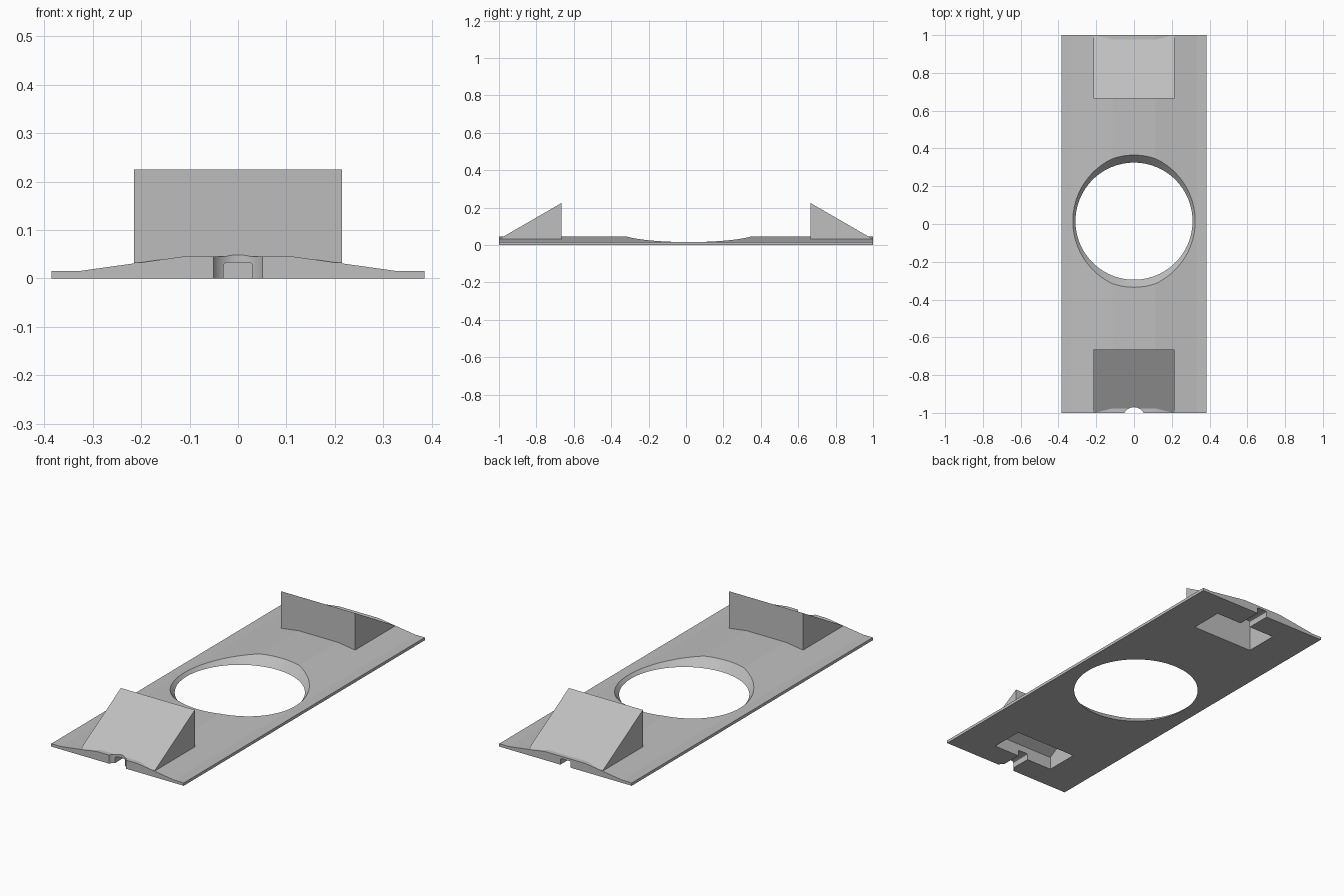
import bpy
import bmesh
import math

default = bpy.data.objects.get("Cube")
if default:
    bpy.data.objects.remove(default, do_unlink=True)

grey = bpy.data.materials.new("plain_grey")
grey.use_nodes = True
colour = (0.52, 0.52, 0.52, 1)
grey.diffuse_color = colour
grey.node_tree.nodes["Principled BSDF"].inputs["Base Color"].default_value = colour


def add_object(name, bm):
    bmesh.ops.recalc_face_normals(bm, faces=bm.faces)
    mesh = bpy.data.meshes.new(name)
    bm.to_mesh(mesh)
    bm.free()
    mesh.materials.append(grey)
    obj = bpy.data.objects.new(name, mesh)
    bpy.context.collection.objects.link(obj)
    return obj


def prism(name, points, offset):
    """Closed outline swept along an offset vector."""
    bm = bmesh.new()
    face = bm.faces.new([bm.verts.new(p) for p in points])
    swept = bmesh.ops.extrude_face_region(bm, geom=[face])["geom"]
    verts = [v for v in swept if isinstance(v, bmesh.types.BMVert)]
    bmesh.ops.translate(bm, verts=verts, vec=offset)
    return add_object(name, bm)


def cone(name, y, z0, z1, r0, r1, sides=96):
    bm = bmesh.new()
    bmesh.ops.create_cone(bm, cap_ends=True, segments=sides,
                          radius1=r0, radius2=r1, depth=z1 - z0)
    bmesh.ops.translate(bm, verts=bm.verts, vec=(0, y, (z0 + z1) / 2))
    return add_object(name, bm)


def combine(target, tool, operation):
    mod = target.modifiers.new(tool.name, "BOOLEAN")
    mod.operation = operation
    mod.solver = "EXACT"
    mod.object = tool
    bpy.context.view_layer.objects.active = target
    bpy.ops.object.modifier_apply(modifier=mod.name)
    bpy.data.objects.remove(tool, do_unlink=True)


# Long plate with a shallow raised middle
half = [(0.385, 0), (0.385, 0.015), (0.33, 0.015), (0.115, 0.045)]
outline = half + [(-x, z) for x, z in reversed(half)]
plate = prism("base_plate", [(x, -1, z) for x, z in outline], (0, 2, 0))

# Hollow ramps at both ends, rising towards the middle
slope = math.tan(math.radians(30))


def ramp_height(y, drop=0):
    return 0.225 - drop - (y - 0.665) * slope


def ramp_prism(name, side, y0, y1, bottom, drop, half_width):
    section = [(y0, bottom), (y0, ramp_height(y0, drop)),
               (y1, ramp_height(y1, drop)), (y1, bottom)]
    return prism(name, [(-half_width, side * y, z) for y, z in section],
                 (2 * half_width, 0, 0))


for side in (-1, 1):
    combine(plate, ramp_prism("ramp", side, 0.665, 0.997, 0.01, 0, 0.215), "UNION")
for side in (-1, 1):
    combine(plate, ramp_prism("pocket", side, 0.69, 0.868, -0.05, 0.04, 0.18), "DIFFERENCE")
    # Round-cornered cable slot from the end into the pocket
    arch = [(0.03, -0.05), (0.03, 0.027), (0.028, 0.031), (0.024, 0.033)]
    arch += [(-x, z) for x, z in reversed(arch)]
    slot = prism("slot", [(x, side * 0.85, z) for x, z in arch], (0, side * 0.2, 0))
    combine(plate, slot, "DIFFERENCE")

# Flared round opening and curved notch in the front edge
combine(plate, cone("opening", 0.015, -0.045, 0.09, 0.27, 0.39), "DIFFERENCE")
combine(plate, cone("notch", -1.027, -0.1, 0.2, 0.057, 0.057, 64), "DIFFERENCE")

# Smooth the round walls only
bpy.ops.object.select_all(action="DESELECT")
plate.select_set(True)
bpy.context.view_layer.objects.active = plate
bpy.ops.object.shade_smooth_by_angle(angle=math.radians(7))
